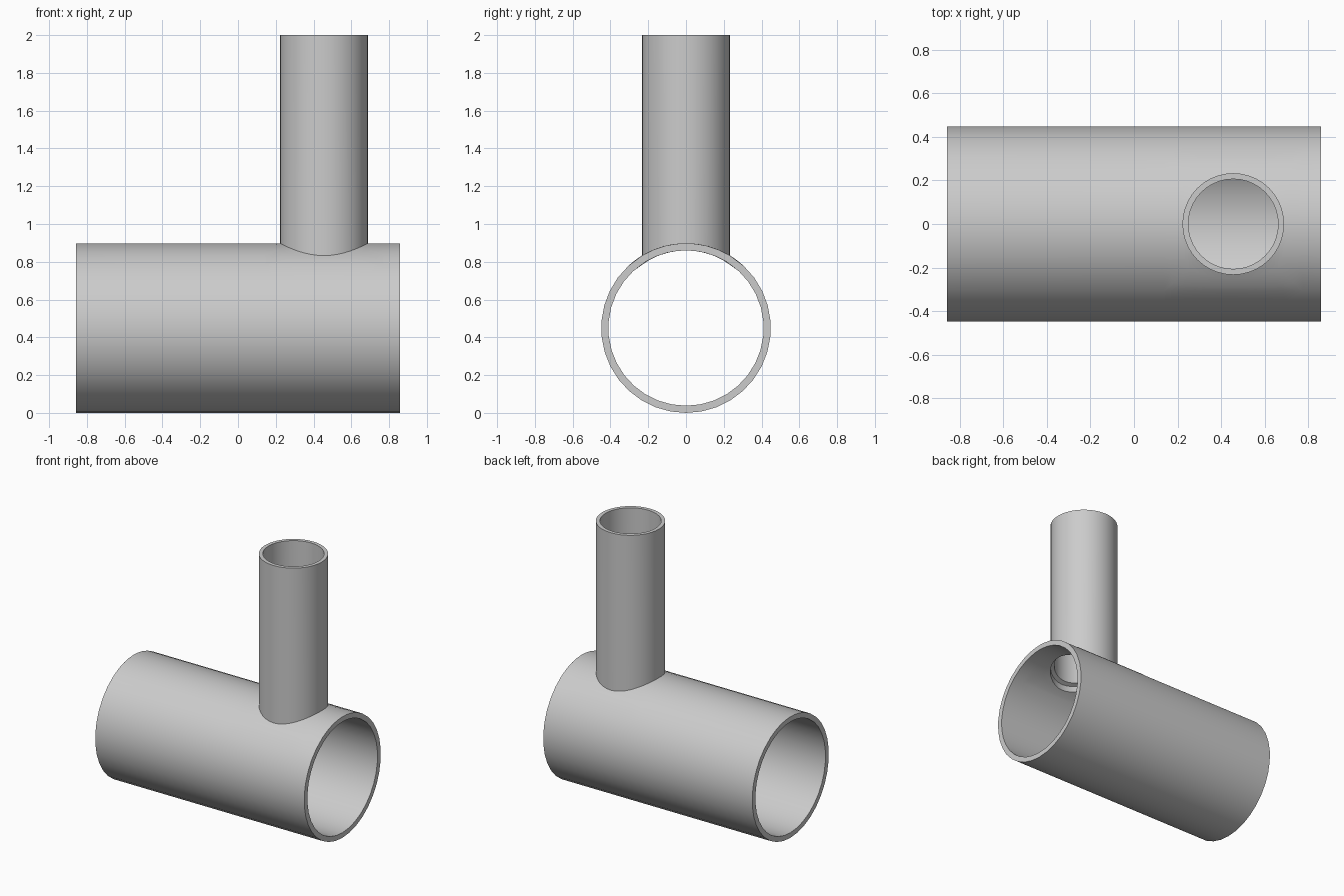
import bpy, bmesh
from math import sin, cos, tan, asin, sqrt, pi, radians

if "Cube" in bpy.data.objects:
    bpy.data.objects.remove(bpy.data.objects["Cube"], do_unlink=True)

HALF_LENGTH, MAIN_R, MAIN_BORE = 0.857, 0.449, 0.411
BRANCH_X, BRANCH_R, BRANCH_BORE = 0.455, 0.233, 0.206
TOP = 2.0
SEGMENTS = 40                        # around the branch, a multiple of 8
PATCH_X, PATCH_ANGLE = 0.32, 0.75    # half size of the wall patch round the opening
PATCH_RINGS = 4

grey = bpy.data.materials.new("plain_grey")
grey.use_nodes = True
grey.diffuse_color = (0.6, 0.6, 0.6, 1)
grey.node_tree.nodes["Principled BSDF"].inputs["Base Color"].default_value = (0.6, 0.6, 0.6, 1)

turns = [2 * pi * i / SEGMENTS for i in range(SEGMENTS + 1)]


def strip(bm, row_a, row_b):
    """Quads between two matching rows of points."""
    for i in range(len(row_a) - 1):
        corners = (row_a[i], row_a[i + 1], row_b[i + 1], row_b[i])
        bm.faces.new([bm.verts.new(p) for p in corners])


def finish(bm, name):
    """Weld the strips, smooth the curved walls and keep the rims sharp."""
    bmesh.ops.remove_doubles(bm, verts=bm.verts[:], dist=0.00001)
    bmesh.ops.recalc_face_normals(bm, faces=bm.faces[:])
    for face in bm.faces:
        face.smooth = True
    for edge in bm.edges:
        edge.smooth = edge.calc_face_angle(0) < radians(30)
    mesh = bpy.data.meshes.new(name)
    bm.to_mesh(mesh)
    bm.free()
    mesh.materials.append(grey)
    bpy.context.scene.collection.objects.link(bpy.data.objects.new(name, mesh))


def on_main(x, angle, radius):
    """Point on the lying pipe, with the angle measured from its top line."""
    return (x, radius * sin(angle), MAIN_R + radius * cos(angle))


def patch_ring(radius, blend):
    """Loop between the round opening (0) and the patch border (1)."""
    ring = []
    for t in turns:
        reach = max(abs(cos(t)), abs(sin(t)))
        hole = (BRANCH_R * cos(t), asin(BRANCH_R * sin(t) / radius))
        border = (PATCH_X * cos(t) / reach, PATCH_ANGLE * sin(t) / reach)
        x, angle = [h + (b - h) * blend for h, b in zip(hole, border)]
        ring.append(on_main(BRANCH_X + x, angle, radius))
    return ring


# Main pipe: grid lines line up with the patch border
side = SEGMENTS // 8
steps = [tan(2 * pi * k / SEGMENTS) for k in range(-side, side + 1)]
xs = [-HALF_LENGTH] + [BRANCH_X + PATCH_X * s for s in steps] + [HALF_LENGTH]
rest = 26
angles = [PATCH_ANGLE * s for s in steps]
angles += [PATCH_ANGLE + 2 * (pi - PATCH_ANGLE) * i / rest for i in range(1, rest + 1)]

bm = bmesh.new()
for radius in (MAIN_R, MAIN_BORE):
    rows = [[on_main(x, a, radius) for a in angles] for x in xs]
    for i in range(len(rows) - 1):
        beside_opening = 0 < i < len(rows) - 2
        start = 2 * side if beside_opening else 0
        strip(bm, rows[i][start:], rows[i + 1][start:])
    for k in range(PATCH_RINGS):
        strip(bm, patch_ring(radius, k / PATCH_RINGS), patch_ring(radius, (k + 1) / PATCH_RINGS))

# Open end rims and the wall of the opening
for x in (-HALF_LENGTH, HALF_LENGTH):
    strip(bm, *[[on_main(x, a, r) for a in angles] for r in (MAIN_R, MAIN_BORE)])
strip(bm, patch_ring(MAIN_R, 0), patch_ring(MAIN_BORE, 0))
finish(bm, "main_pipe")


# Branch pipe: flat top rim, saddle-shaped foot resting on the main pipe
def branch_loop(radius, top):
    return [(BRANCH_X + radius * cos(t), radius * sin(t),
             TOP if top else MAIN_R + sqrt(MAIN_R ** 2 - (radius * sin(t)) ** 2))
            for t in turns]


bm = bmesh.new()
loops = [branch_loop(r, top) for r, top in
         ((BRANCH_R, False), (BRANCH_R, True), (BRANCH_BORE, True), (BRANCH_BORE, False))]
for i in range(len(loops)):
    strip(bm, loops[i - 1], loops[i])
finish(bm, "branch_pipe")
